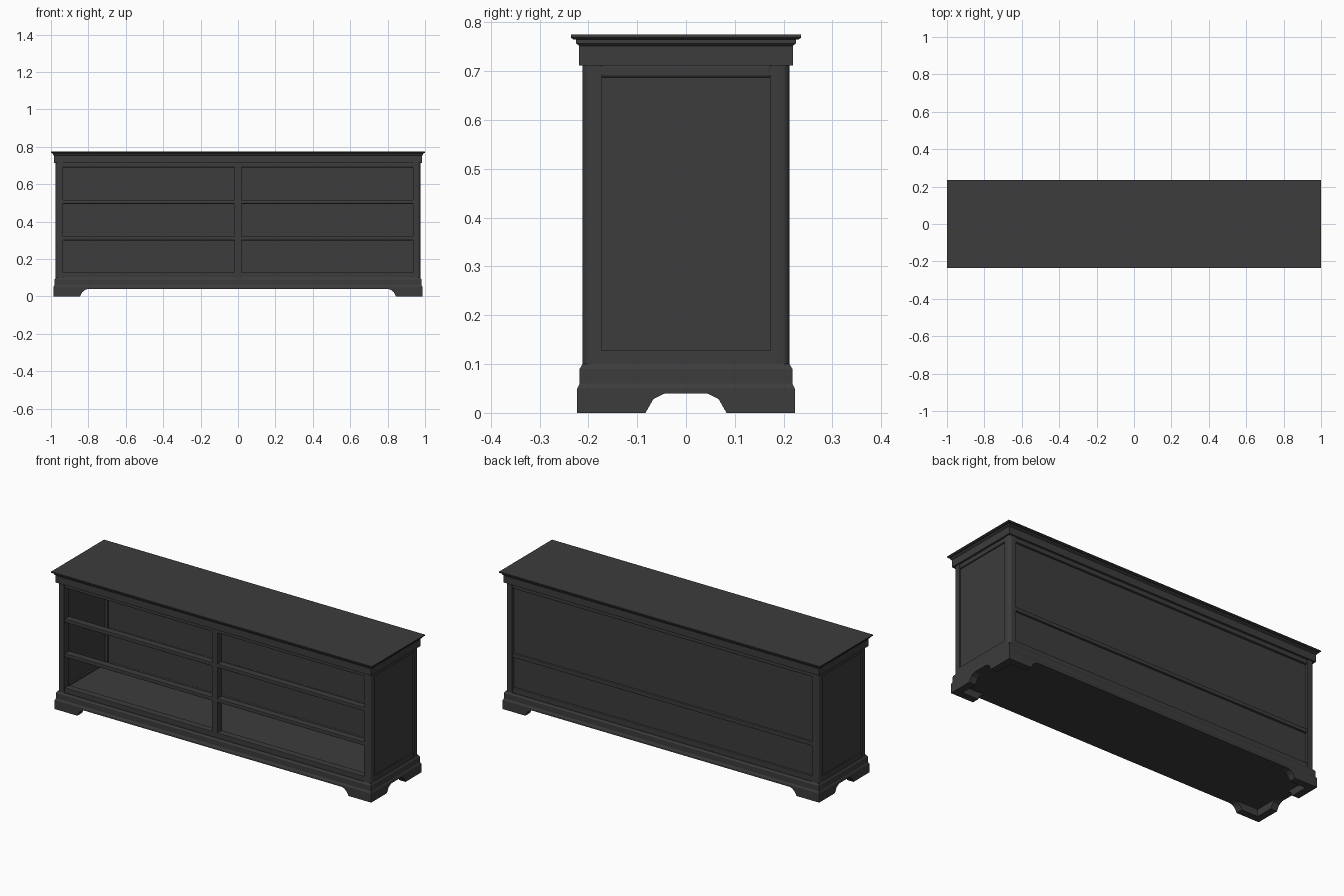
import bpy, bmesh, math

if "Cube" in bpy.data.objects:
    bpy.data.objects.remove(bpy.data.objects["Cube"])

mat = bpy.data.materials.new("dark_paint")
mat.diffuse_color = (0.045, 0.045, 0.045, 1)
mat.use_nodes = True
mat.node_tree.nodes["Principled BSDF"].inputs["Base Color"].default_value = mat.diffuse_color


def finish(name, bm):
    bmesh.ops.recalc_face_normals(bm, faces=bm.faces)
    me = bpy.data.meshes.new(name)
    bm.to_mesh(me)
    bm.free()
    ob = bpy.data.objects.new(name, me)
    bpy.context.collection.objects.link(ob)
    me.materials.append(mat)
    return ob


def box(name, x0, x1, y0, y1, z0, z1, bevel=0.0):
    bm = bmesh.new()
    bmesh.ops.create_cube(bm, size=1)
    for v in bm.verts:
        v.co.x = x0 if v.co.x < 0 else x1
        v.co.y = y0 if v.co.y < 0 else y1
        v.co.z = z0 if v.co.z < 0 else z1
    ob = finish(name, bm)
    if bevel:
        m = ob.modifiers.new("bevel", 'BEVEL')
        m.width, m.segments = bevel, 2
    return ob


def prism(name, pts, place, d0, d1):
    """Extrude a 2D profile from depth d0 to d1; place maps (u, v, depth) to xyz."""
    bm = bmesh.new()
    f = bm.faces.new([bm.verts.new(place(u, v, d0)) for u, v in pts])
    g = bmesh.ops.extrude_face_region(bm, geom=[f])
    n = len(pts)
    new = [e for e in g["geom"] if isinstance(e, bmesh.types.BMVert)]
    delta = [b - a for a, b in zip(place(0, 0, d0), place(0, 0, d1))]
    bmesh.ops.translate(bm, verts=new, vec=delta)
    return finish(name, bm)


def moulding(name, rings):
    """Solid of stacked rectangles (half x, half y, z)."""
    bm = bmesh.new()
    loops = [[bm.verts.new((sx * hx, sy * hy, z)) for sx, sy in
              ((-1, -1), (1, -1), (1, 1), (-1, 1))] for hx, hy, z in rings]
    for a, b in zip(loops, loops[1:]):
        for i in range(4):
            j = (i + 1) % 4
            bm.faces.new((a[i], a[j], b[j], b[i]))
    bm.faces.new(loops[0][::-1])
    bm.faces.new(loops[-1])
    return finish(name, bm)


# Plinth and top mouldings
moulding("plinth", [(0.986, 0.223, 0.04), (0.986, 0.223, 0.05), (0.981, 0.218, 0.06),
                    (0.981, 0.218, 0.09), (0.975, 0.212, 0.10)])
moulding("top_moulding", [(0.983, 0.219, 0.712), (0.983, 0.219, 0.752), (0.988, 0.225, 0.757),
                          (0.988, 0.225, 0.765), (0.995, 0.231, 0.765),
                          (1.0, 0.236, 0.769), (1.0, 0.236, 0.775)])

# Bracket feet, one front-facing and one side-facing board per corner
front_foot = [(0.986, 0), (0.845, 0), (0.833, 0.022), (0.818, 0.035), (0.798, 0.041), (0.986, 0.041)]
side_foot = [(0.223, 0), (0.083, 0), (0.067, 0.028), (0.045, 0.039), (0.04, 0.041), (0.223, 0.041)]
for sx in (-1, 1):
    for sy in (-1, 1):
        prism("foot_long", front_foot, lambda u, v, d: (sx * u, sy * d, v), 0.183, 0.223)
        prism("foot_side", side_foot, lambda u, v, d: (sx * d, sy * u, v), 0.946, 0.986)

# Corner posts with a rounded outer corner
r = 0.016
post = [(0.935, 0.172), (0.975, 0.172)]
post += [(0.975 - r + r * math.cos(a), 0.212 - r + r * math.sin(a))
         for a in [math.pi / 2 * i / 6 for i in range(7)]]
post += [(0.935, 0.212)]
for sx in (-1, 1):
    for sy in (-1, 1):
        prism("corner_post", post, lambda u, v, d: (sx * u, sy * v, d), 0.09, 0.715)

# Side panels with top and bottom rails
for sx in (-1, 1):
    def side(name, a, b, y, z0, z1, bev=0):
        box(name, min(sx * a, sx * b), max(sx * a, sx * b), -y, y, z0, z1, bev)
    side("side_panel", 0.95, 0.966, 0.174, 0.095, 0.714)
    side("side_top_rail", 0.94, 0.973, 0.174, 0.687, 0.714, 0.005)
    side("side_bottom_rail", 0.94, 0.973, 0.174, 0.095, 0.128)

# Back panel and its rails
box("back_panel", -0.94, 0.94, 0.182, 0.196, 0.095, 0.714)
for z0, z1 in ((0.095, 0.128), (0.298, 0.32), (0.687, 0.714)):
    box("back_rail", -0.937, 0.937, 0.18, 0.208, z0, z1, 0.004)

# Front frame: rails, centre stile and interior floor
for z0, z1 in ((0.095, 0.128), (0.3, 0.321), (0.495, 0.516), (0.69, 0.714)):
    box("front_rail", -0.937, 0.937, -0.208, -0.168, z0, z1, 0.003)
box("centre_stile", -0.018, 0.018, -0.209, -0.168, 0.1, 0.714, 0.002)
box("floor_board", -0.955, 0.955, -0.19, 0.19, 0.09, 0.118)

# Smooth rounded parts, keep edges sharp
bpy.ops.object.select_all(action='DESELECT')
posts = [o for o in bpy.data.objects if o.name.startswith("corner_post")]
for o in posts:
    o.select_set(True)
bpy.context.view_layer.objects.active = posts[0]
bpy.ops.object.shade_smooth_by_angle(angle=math.radians(35))
